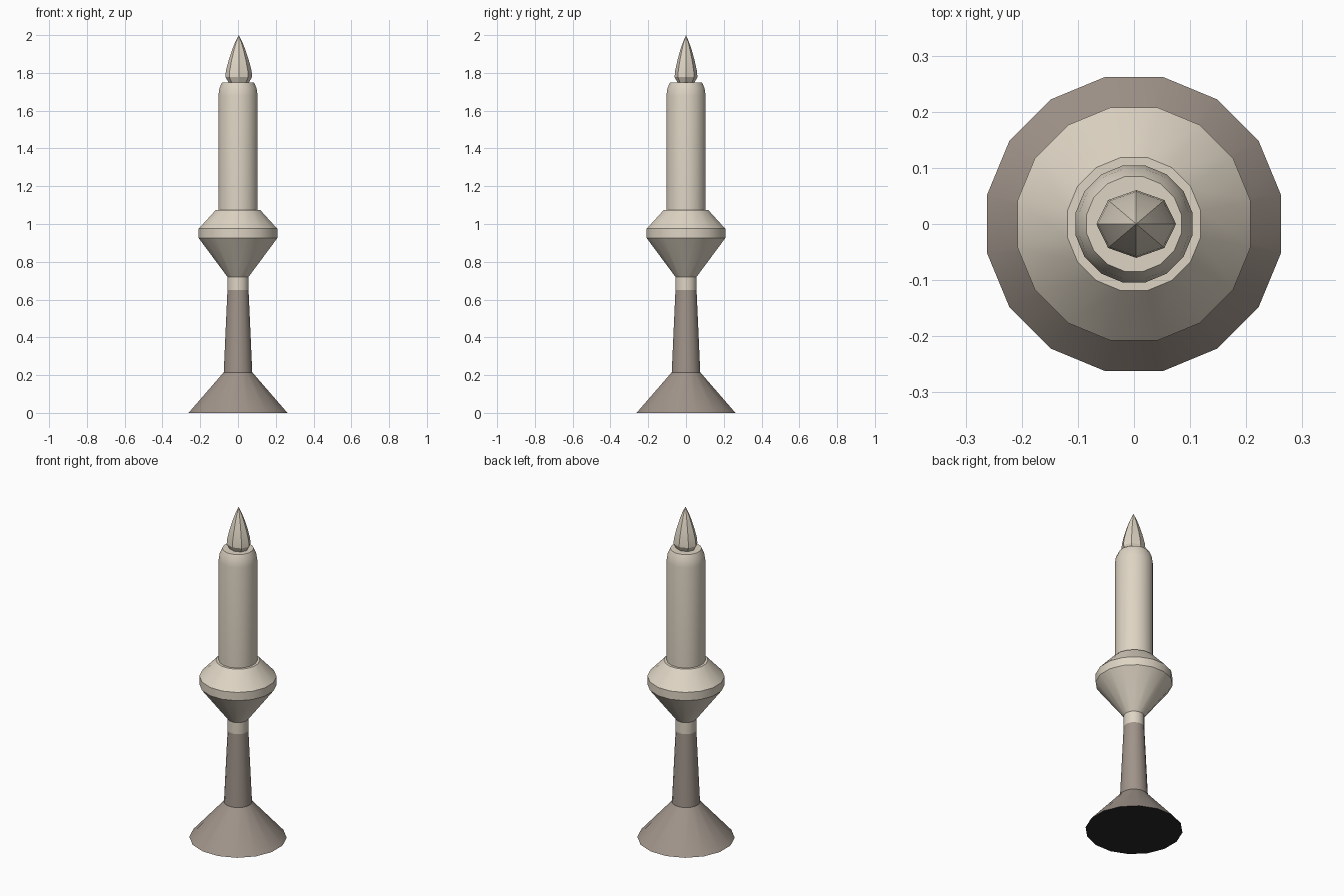
import bpy, bmesh, math

if "Cube" in bpy.data.objects:
    bpy.data.objects.remove(bpy.data.objects["Cube"])


def mat(name, rgb):
    m = bpy.data.materials.new(name)
    m.diffuse_color = (*rgb, 1)
    m.use_nodes = True
    m.node_tree.nodes["Principled BSDF"].inputs["Base Color"].default_value = m.diffuse_color
    return m


CREAM = mat("cream", (0.73, 0.66, 0.55))
TAUPE = mat("taupe", (0.35, 0.295, 0.255))
BLACK = mat("black underside", (0.022, 0.022, 0.021))


def lathe(name, profile, sides, mats, centre_x=0.0, scale_y=1.0, turn=0.5):
    """Revolve (radius, z) points; zero radius makes a point, open ends are capped."""
    bm = bmesh.new()
    rings = []
    for r, z in profile:
        if r == 0:
            rings.append([bm.verts.new((centre_x, 0, z))])
            continue
        ring = []
        for i in range(sides):
            a = 2 * math.pi * (i + turn) / sides
            ring.append(bm.verts.new((centre_x + r * math.cos(a), r * scale_y * math.sin(a), z)))
        rings.append(ring)
    for lo, hi in zip(rings, rings[1:]):
        for i in range(sides):
            j = (i + 1) % sides
            if len(hi) == 1:
                bm.faces.new((lo[i], lo[j], hi[0]))
            else:
                bm.faces.new((lo[i], lo[j], hi[j], hi[i]))
    for ring in (rings[0], rings[-1]):
        if len(ring) > 1:
            bm.faces.new(ring)
    bmesh.ops.recalc_face_normals(bm, faces=bm.faces)
    # the second material, if any, goes on the flat underside
    for f in bm.faces:
        f.material_index = 1 if len(mats) > 1 and f.normal.z < -0.99 else 0
    me = bpy.data.meshes.new(name)
    bm.to_mesh(me)
    bm.free()
    for m in mats:
        me.materials.append(m)
    ob = bpy.data.objects.new(name, me)
    bpy.context.collection.objects.link(ob)
    bpy.ops.object.select_all(action="DESELECT")
    ob.select_set(True)
    bpy.context.view_layer.objects.active = ob
    bpy.ops.object.shade_smooth_by_angle(angle=math.radians(30))
    return ob


# Flared foot and tapered stem
lathe("foot_and_stem", [(0.267, 0), (0.077, 0.215), (0.057, 0.65)], 16, [TAUPE, BLACK])
# Neck, cup and rim
lathe("cup", [(0.057, 0.65), (0.057, 0.72), (0.212, 0.925), (0.212, 0.975), (0.121, 1.073)],
      16, [CREAM])
# Candle with rounded top edge
lathe("candle", [(0.106, 1.06), (0.106, 1.68), (0.1, 1.72), (0.086, 1.75)], 16, [CREAM])
# Teardrop flame
lathe("flame", [(0.054, 1.75), (0.071, 1.778), (0.068, 1.81), (0.054, 1.865),
                (0.036, 1.92), (0.02, 1.96), (0, 2.0)],
      8, [CREAM], centre_x=0.004, scale_y=0.85, turn=0)
